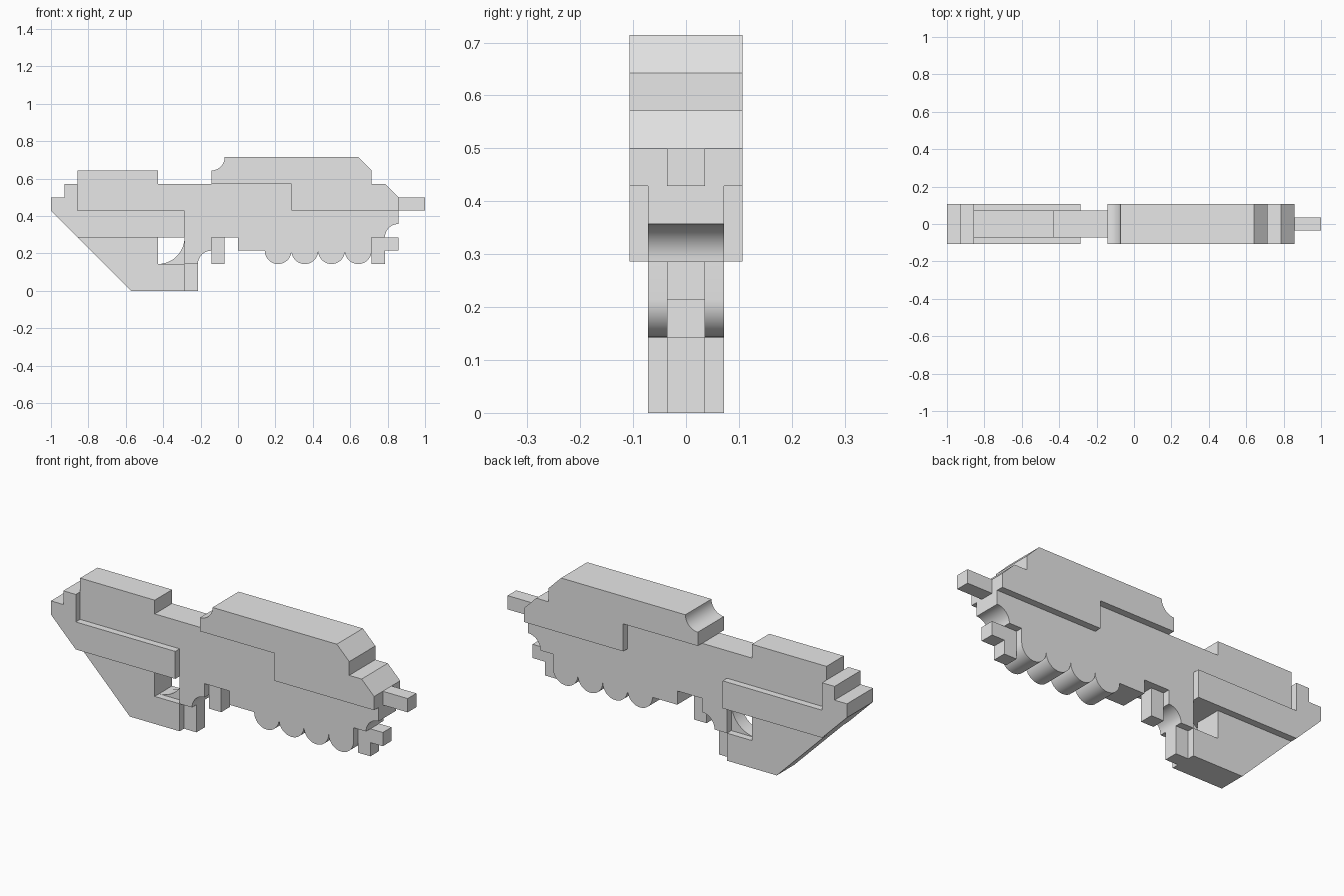
import bpy, bmesh
from math import sin, cos, radians

cube = bpy.data.objects.get("Cube")
if cube:
    bpy.data.objects.remove(cube, do_unlink=True)

U = 1 / 14                       # design module
WIDE, MID, NARROW = 1.5, 1, 0.5  # half thicknesses in modules

grey = bpy.data.materials.new("plain grey")
grey.use_nodes = True
grey.diffuse_color = (0.8, 0.8, 0.8, 1)
grey.node_tree.nodes["Principled BSDF"].inputs["Base Color"].default_value = (0.8, 0.8, 0.8, 1)


def arc(cx, cz, r, start, end, steps=12):
    """Points on an arc, angles in degrees."""
    angles = [radians(start + (end - start) * i / steps) for i in range(steps + 1)]
    return [(cx + r * cos(a), cz + r * sin(a)) for a in angles]


def box(x0, z0, x1, z1):
    return [(x0, z0), (x1, z0), (x1, z1), (x0, z1)]


def slab(name, profile, half):
    """Extrude a side profile symmetrically across the thickness."""
    bm = bmesh.new()
    verts = [bm.verts.new((x * U, -half * U, z * U)) for x, z in profile]
    face = bm.faces.new(verts)
    ext = bmesh.ops.extrude_face_region(bm, geom=[face])
    moved = [v for v in ext["geom"] if isinstance(v, bmesh.types.BMVert)]
    bmesh.ops.translate(bm, verts=moved, vec=(0, 2 * half * U, 0))
    bmesh.ops.remove_doubles(bm, verts=bm.verts, dist=1e-5)
    bmesh.ops.recalc_face_normals(bm, faces=bm.faces)
    mesh = bpy.data.meshes.new(name)
    bm.to_mesh(mesh)
    bm.free()
    mesh.materials.append(grey)
    obj = bpy.data.objects.new(name, mesh)
    bpy.context.collection.objects.link(obj)
    bpy.ops.object.select_all(action='DESELECT')
    obj.select_set(True)
    bpy.context.view_layer.objects.active = obj
    bpy.ops.object.shade_smooth_by_angle(angle=radians(30))
    return obj


# Main body, with the scalloped fore grip along its lower edge
body = [(-12, 5), (-4, 5), (-4, 2)]
body += arc(-2, 2, 1, 180, 90)
body += [(-2, 4), (0, 4), (0, 3)]
for i in range(4):
    bump = arc(3 + 2 * i, 3, 1, 180, 360, 20)
    body += bump if i == 0 else bump[1:]
body += [(10, 4)]
body += arc(12, 4, 1, 180, 90)
body += [(12, 6), (4, 6), (4, 8), (-6, 8), (-6, 9), (-12, 9)]
slab("main_body", body, MID)

# Thick shoulder stock
slab("stock", [(-14, 6), (-12, 4), (-4, 4), (-4, 6), (-12, 6),
               (-12, 8), (-13, 8), (-13, 7), (-14, 7)], WIDE)

# Slanted rear grip
slab("rear_grip", [(-12, 4), (-8, 0), (-4, 0), (-4, 2), (-6, 2), (-6, 4)], MID)

# Thick upper cover with a scooped rear corner
cover = [(-2, 8)] + arc(-2, 10, 1, 270, 360)
cover += [(9, 10), (10, 9), (10, 8), (11, 8), (12, 7), (12, 6), (4, 6), (4, 8)]
slab("upper_cover", cover, WIDE)

# Thin parts: curved web in the grip opening, post, tab, front hook, barrel
slab("grip_web", arc(-6, 4, 2, 270, 360) + [(-4, 2)], NARROW)
slab("grip_post", box(-4, 0, -3, 2), NARROW)
slab("front_tab", box(-2, 2, -1, 4), NARROW)
slab("front_hook", [(10, 2), (11, 2), (11, 3), (12, 3), (12, 4), (10, 4)], NARROW)
slab("barrel", box(12, 6, 14, 7), NARROW)
